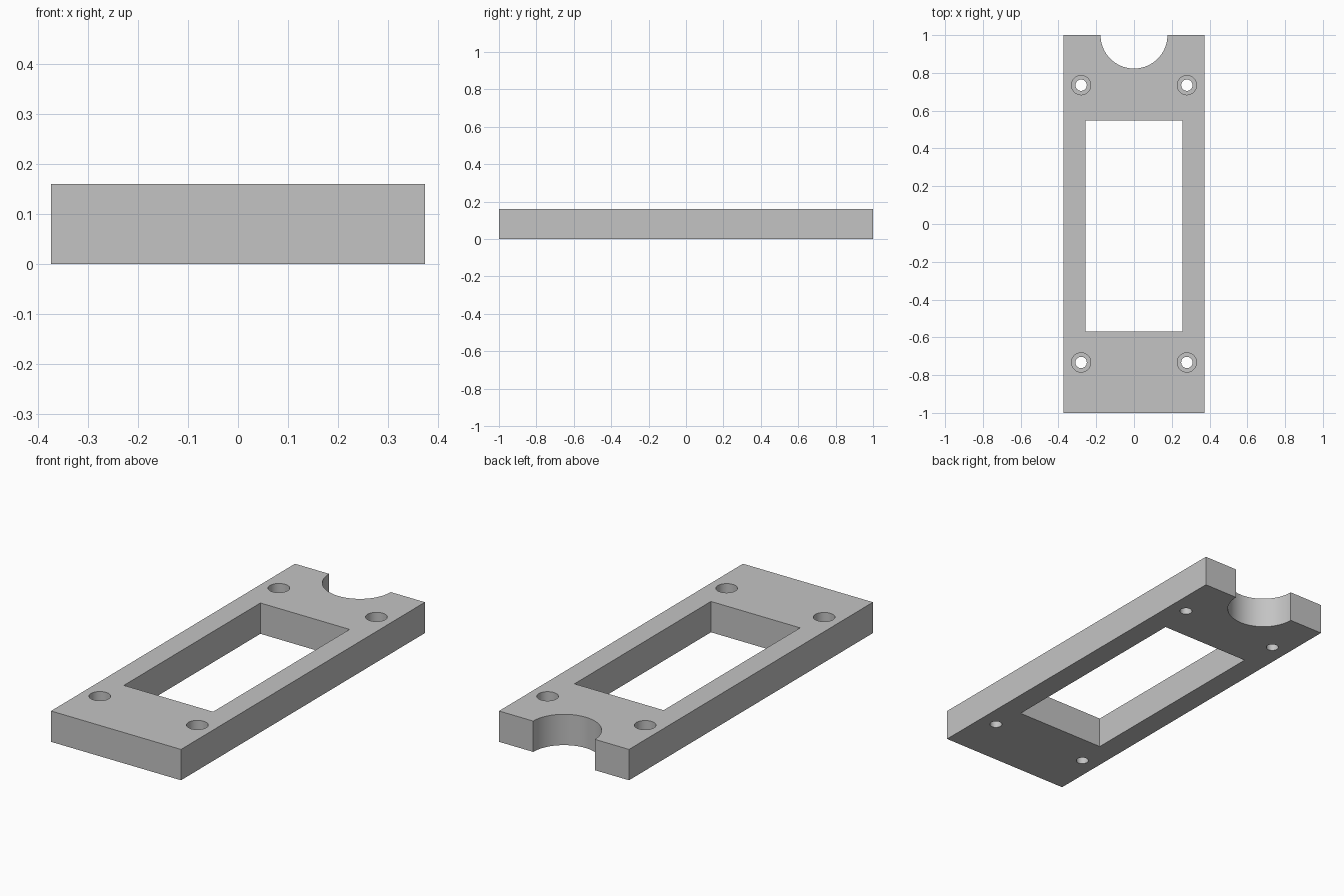
import bpy

default_cube = bpy.data.objects.get("Cube")
if default_cube:
    bpy.data.objects.remove(default_cube, do_unlink=True)

THICK = 0.16
HALF_W = 0.373

grey = bpy.data.materials.new("plain_grey")
grey.use_nodes = True
colour = (0.55, 0.55, 0.55, 1)
grey.diffuse_color = colour
grey.node_tree.nodes["Principled BSDF"].inputs["Base Color"].default_value = colour


def box(name, x, y, z):
    """Box spanning the given (low, high) ranges."""
    spans = (x, y, z)
    bpy.ops.mesh.primitive_cube_add(size=1, location=[(a + b) / 2 for a, b in spans])
    ob = bpy.context.object
    ob.name = name
    ob.scale = [b - a for a, b in spans]
    bpy.ops.object.transform_apply(location=True, rotation=False, scale=True)
    ob.data.materials.append(grey)
    return ob


def cylinder(name, x, y, radius, low, high, sides=48):
    bpy.ops.mesh.primitive_cylinder_add(
        vertices=sides, radius=radius, depth=high - low,
        location=(x, y, (low + high) / 2))
    ob = bpy.context.object
    ob.name = name
    ob.data.materials.append(grey)
    return ob


def cut(target, cutter):
    cutter.hide_render = True
    mod = target.modifiers.new(cutter.name, "BOOLEAN")
    mod.operation = "DIFFERENCE"
    mod.solver = "EXACT"
    mod.object = cutter
    bpy.context.view_layer.objects.active = target
    bpy.ops.object.modifier_apply(modifier=mod.name)
    bpy.data.objects.remove(cutter, do_unlink=True)


# Flat plate
plate = box("mounting_plate", (-HALF_W, HALF_W), (-1, 1), (0, THICK))

# Rectangular window, slightly off centre
cut(plate, box("window_cutter", (-0.256, 0.256), (-0.57, 0.549), (-0.1, 0.3)))

# Half-round notch in the back edge
cut(plate, cylinder("notch_cutter", 0, 1, 0.177, -0.1, 0.3, 96))

# Counterbored screw holes near the corners
for x in (-0.28, 0.28):
    for y in (-0.733, 0.735):
        cut(plate, cylinder("screw_hole_cutter", x, y, 0.03, -0.1, 0.3))
        cut(plate, cylinder("counterbore_cutter", x, y, 0.051, 0.06, 0.3))

# Smooth round walls, sharp edges
bpy.ops.object.select_all(action="DESELECT")
plate.select_set(True)
bpy.context.view_layer.objects.active = plate
bpy.ops.object.shade_smooth_by_angle()
